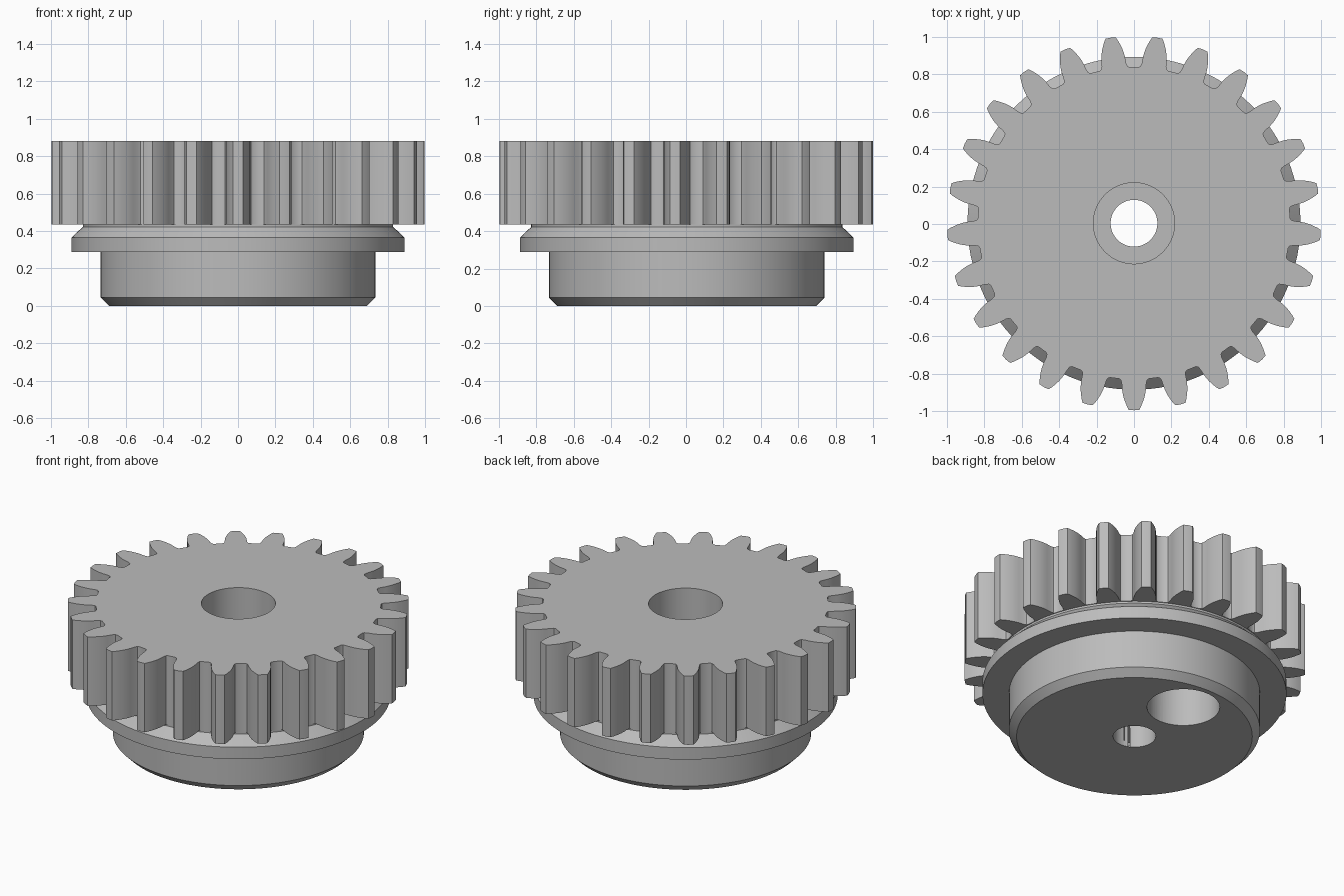
import bpy, bmesh, math

if "Cube" in bpy.data.objects:
    bpy.data.objects.remove(bpy.data.objects["Cube"], do_unlink=True)

TEETH = 25
CENTRE_Y = 0.004
GEAR_BOTTOM, GEAR_TOP = 0.435, 0.88

grey = bpy.data.materials.new("plain grey")
grey.use_nodes = True
grey.diffuse_color = (0.5, 0.5, 0.5, 1)
grey.node_tree.nodes["Principled BSDF"].inputs["Base Color"].default_value = (0.5, 0.5, 0.5, 1)


def finish(bm, name):
    bmesh.ops.recalc_face_normals(bm, faces=bm.faces)
    mesh = bpy.data.meshes.new(name)
    bm.to_mesh(mesh)
    bm.free()
    mesh.materials.append(grey)
    obj = bpy.data.objects.new(name, mesh)
    bpy.context.collection.objects.link(obj)
    return obj


def prism(name, outline, z0, z1):
    bm = bmesh.new()
    face = bm.faces.new([bm.verts.new((x, y, z0)) for x, y in outline])
    top = bmesh.ops.extrude_face_region(bm, geom=[face], use_keep_orig=True)["geom"]
    bmesh.ops.translate(bm, vec=(0, 0, z1 - z0),
                        verts=[v for v in top if isinstance(v, bmesh.types.BMVert)])
    return finish(bm, name)


def lathe(name, profile, steps=128):
    bm = bmesh.new()
    verts = [bm.verts.new((r, 0, z)) for r, z in profile]
    edges = [bm.edges.new(pair) for pair in zip(verts, verts[1:])]
    bmesh.ops.spin(bm, geom=verts + edges, cent=(0, 0, 0), axis=(0, 0, 1),
                   angle=math.tau, steps=steps)
    bmesh.ops.remove_doubles(bm, verts=bm.verts, dist=1e-5)
    return finish(bm, name)


def drill(obj, radius, y, z0, z1, steps=64):
    ring = [(radius * math.cos(math.tau * i / steps), y + radius * math.sin(math.tau * i / steps))
            for i in range(steps)]
    cutter = prism("cutter", ring, z0, z1)
    cutter.hide_render = True
    mod = obj.modifiers.new("hole", "BOOLEAN")
    mod.operation, mod.solver, mod.object = "DIFFERENCE", "EXACT", cutter
    bpy.context.view_layer.objects.active = obj
    bpy.ops.object.modifier_apply(modifier=mod.name)
    bpy.data.objects.remove(cutter, do_unlink=True)


# Toothed wheel: half a tooth as (degrees from its centre, radius), mirrored and repeated
half = [(5.5, 0.835), (4.8, 0.841), (4.4, 0.857), (4.1, 0.89), (3.75, 0.915),
        (3.3, 0.938), (2.75, 0.96), (2.2, 0.98), (1.6, 0.998)]
tooth = [(-a, r) for a, r in half] + [(0, 1)] + half[::-1]
outline = []
for k in range(TEETH):
    for offset, r in tooth:
        a = math.radians(-90 + k * 360 / TEETH + offset)
        outline.append((r * math.cos(a), r * math.sin(a)))
gear = prism("toothed_wheel", outline, GEAR_BOTTOM, GEAR_TOP)

# Hub: chamfered boss, flange with sloped shoulder, short neck
hub = lathe("flanged_hub", [(0, 0), (0.69, 0), (0.735, 0.045), (0.735, 0.288), (0.89, 0.288),
                            (0.89, 0.365), (0.83, 0.422), (0.83, GEAR_BOTTOM), (0, GEAR_BOTTOM)])

# Central shaft hole, wide bore from above, off-centre blind hole from below
drill(gear, 0.217, 0, 0.45, 1)
drill(gear, 0.125, 0, 0.3, 1)
drill(hub, 0.125, 0, -0.1, 0.6)
drill(hub, 0.213, 0.446, -0.1, 0.42)

for obj in (gear, hub):
    obj.location.y = CENTRE_Y
    bpy.ops.object.select_all(action="DESELECT")
    obj.select_set(True)
    bpy.context.view_layer.objects.active = obj
    bpy.ops.object.shade_smooth_by_angle(angle=math.radians(30))
